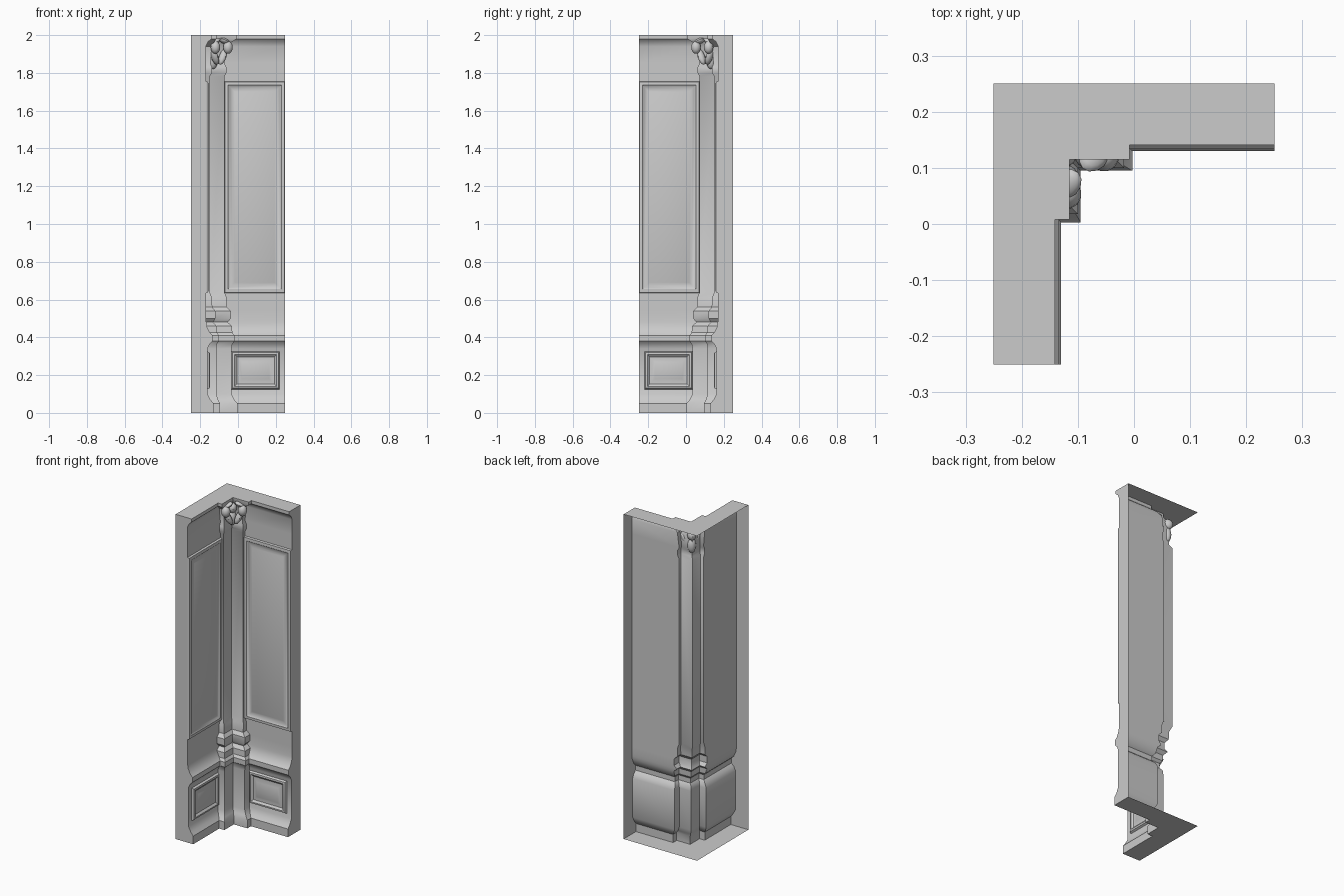
import bpy, bmesh, math
from mathutils import Matrix, Vector

if "Cube" in bpy.data.objects:
    bpy.data.objects.remove(bpy.data.objects["Cube"])

# swaps one arm of the corner with the other: (x, y) -> (-y, -x)
SWAP = Matrix(((0, -1, 0, 0), (-1, 0, 0, 0), (0, 0, 1, 0), (0, 0, 0, 1)))


def finish(bm, name, flip=False):
    if flip:
        bmesh.ops.reverse_faces(bm, faces=bm.faces)
    me = bpy.data.meshes.new(name)
    bm.to_mesh(me)
    bm.free()
    ob = bpy.data.objects.new(name, me)
    bpy.context.collection.objects.link(ob)
    bpy.ops.object.select_all(action='DESELECT')
    ob.select_set(True)
    bpy.context.view_layer.objects.active = ob
    bpy.ops.object.shade_smooth_by_angle(angle=math.radians(35))
    return ob


# Corner shell: height, wall face y, pilaster edge x, pilaster face y
ROWS = [
    (0.00, .130, -.003, .095), (0.05, .130, -.003, .095),
    (0.07, .146, -.020, .105), (0.10, .162, -.035, .115),
    (0.34, .162, -.035, .115), (0.365, .150, -.030, .112),
    (0.38, .134, -.018, .100), (0.41, .134, -.018, .100),
    (0.425, .150, -.030, .112), (0.46, .166, -.032, .114),
    (0.48, .168, -.055, .132), (0.50, .170, -.038, .120),
    (0.54, .170, -.038, .120), (0.56, .170, -.060, .136),
    (0.61, .170, -.060, .138), (0.64, .170, -.072, .150),
    (1.78, .170, -.072, .150), (1.80, .170, -.062, .138),
    (1.83, .170, -.062, .138), (1.85, .170, -.072, .145),
    (1.94, .170, -.060, .140), (1.965, .158, -.030, .125),
    (1.98, .141, -.008, .115), (2.00, .141, -.008, .115),
]


def section(z, w, s, p):
    half = [Vector((.25, w, z)), Vector((s, w, z)), Vector((s, p, z))]
    return half + [Vector((-p, p, z))] + [SWAP @ v for v in reversed(half)]


bm = bmesh.new()
loops = [[bm.verts.new(v) for v in section(*r)] for r in ROWS]
for a, b in zip(loops, loops[1:]):
    for i in range(len(a) - 1):
        bm.faces.new((a[i + 1], a[i], b[i], b[i + 1]))
# bottom and top caps and the two arm ends; the back stays open
corners = [(-.25, -.25), (-.25, .25), (.25, .25)]
bot = [bm.verts.new((x, y, 0)) for x, y in corners]
top = [bm.verts.new((x, y, 2)) for x, y in corners]
bm.faces.new(loops[0] + bot)
bm.faces.new((loops[-1] + top)[::-1])
bm.faces.new([l[0] for l in reversed(loops)] + [bot[2], top[2]])
bm.faces.new([l[-1] for l in loops] + [top[0], bot[0]])
finish(bm, "corner_wall_shell")


# Moulded panels made from concentric rectangles, one on each arm
def panel(name, x0, x1, z0, z1, rings):
    for side, mat in (("right", Matrix.Identity(4)), ("left", SWAP)):
        bm = bmesh.new()
        prev = None
        for d, y in rings:
            pts = [(x0 + d, z0 + d), (x1 - d, z0 + d), (x1 - d, z1 - d), (x0 + d, z1 - d)]
            ring = [bm.verts.new(mat @ Vector((x, y, z))) for x, z in pts]
            if prev:
                for i in range(4):
                    j = (i + 1) % 4
                    bm.faces.new((prev[i], prev[j], ring[j], ring[i]))
            prev = ring
        bm.faces.new(prev)
        finish(bm, f"{name}_{side}", flip=side == "left")


panel("upper_panel", -.072, .25, .635, 1.755,
      [(0, .170), (.003, .158), (.02, .156), (.03, .163), (.045, .165), (.055, .161)])
panel("lower_panel", -.034, .22, .125, .325,
      [(0, .162), (.006, .150), (.016, .148), (.028, .158), (.04, .158), (.055, .152)])


# Carved capital ornament on the diagonal
def lump(name, side, out, z, size, tilt=0):
    k = math.sqrt(.5)
    bm = bmesh.new()
    bmesh.ops.create_uvsphere(bm, u_segments=12, v_segments=8, radius=1)
    m = (Matrix.Translation((k * (side + out), k * (side - out), z))
         @ Matrix.Rotation(math.pi / 4, 4, 'Z') @ Matrix.Rotation(tilt, 4, 'Y')
         @ Matrix.Diagonal((*size, 1)))
    bmesh.ops.transform(bm, matrix=m, verts=bm.verts)
    finish(bm, name)


lump("ornament_boss", 0, -.185, 1.93, (.026, .032, .032))
lump("ornament_lower_leaf", 0, -.185, 1.865, (.024, .022, .045))
for s, n in ((-1, "left"), (1, "right")):
    lump("ornament_scroll_" + n, s * .047, -.122, 1.935, (.026, .026, .034))
    lump("ornament_upper_leaf_" + n, s * .035, -.135, 1.968, (.032, .024, .014), s * .4)
    lump("ornament_side_leaf_" + n, s * .03, -.145, 1.885, (.018, .022, .045), s * .45)
